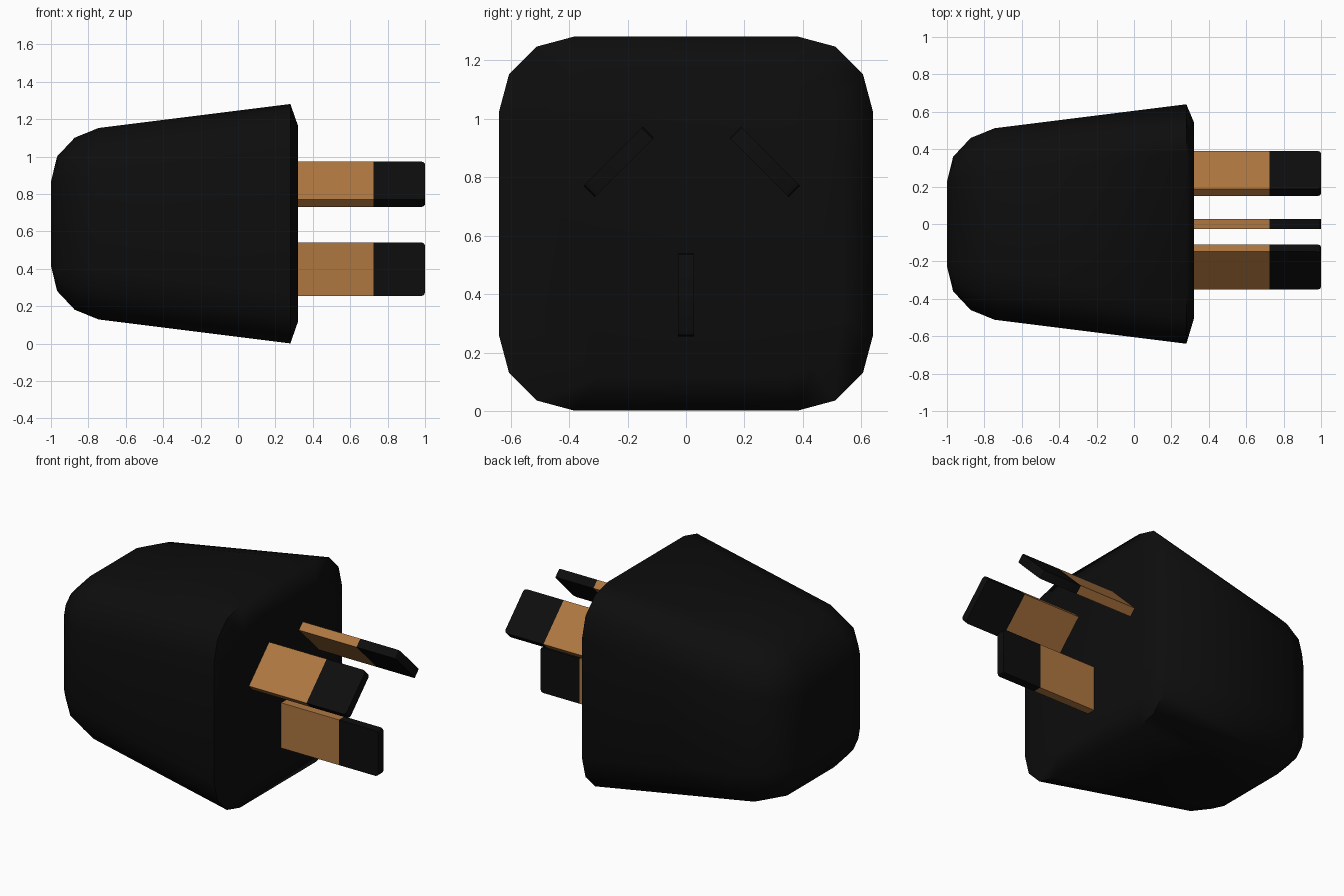
import bpy, bmesh, math
from mathutils import Matrix

if "Cube" in bpy.data.objects:
    bpy.data.objects.remove(bpy.data.objects["Cube"])


def material(name, rgb):
    m = bpy.data.materials.new(name)
    m.diffuse_color = (*rgb, 1)
    m.use_nodes = True
    m.node_tree.nodes["Principled BSDF"].inputs["Base Color"].default_value = m.diffuse_color
    return m


BLACK = material("black plastic", (0.004, 0.004, 0.004))
BRASS = material("brass", (0.43, 0.185, 0.053))


def finish(bm, name, mats, angle):
    bmesh.ops.remove_doubles(bm, verts=bm.verts, dist=0.0005)
    bmesh.ops.recalc_face_normals(bm, faces=bm.faces)
    me = bpy.data.meshes.new(name)
    bm.to_mesh(me)
    bm.free()
    ob = bpy.data.objects.new(name, me)
    bpy.context.collection.objects.link(ob)
    for m in mats:
        me.materials.append(m)
    bpy.ops.object.select_all(action='DESELECT')
    ob.select_set(True)
    bpy.context.view_layer.objects.active = ob
    bpy.ops.object.shade_smooth_by_angle(angle=math.radians(angle))
    return ob


def bridge(bm, rings):
    """Skin a list of vertex rings and cap both ends."""
    faces = []
    for a, b in zip(rings, rings[1:]):
        n = len(a)
        for i in range(n):
            j = (i + 1) % n
            faces.append(bm.faces.new((a[i], a[j], b[j], b[i])))
    bm.faces.new(rings[0][::-1])
    bm.faces.new(rings[-1])
    return faces


def rounded_square(half, r, segs=3):
    pts = []
    for q in range(4):
        cy, cz = ((1, 1), (-1, 1), (-1, -1), (1, -1))[q]
        for s in range(segs + 1):
            a = math.radians(90 * q + 90 * s / segs)
            pts.append((cy * (half - r) + r * math.cos(a),
                        cz * (half - r) + r * math.sin(a)))
    return pts


# Plug body: tapered rounded block, (x, half size, corner radius, y shift)
bm = bmesh.new()
rings = []
for x, half, r, dy in ((-1.0, 0.225, 0.0, 0), (-0.967, 0.36, 0.13, 0),
                       (-0.873, 0.46, 0.225, 0), (-0.745, 0.512, 0.26, 0),
                       (0.28, 0.64, 0.26, 0), (0.322, 0.52, 0.21, 0.02)):
    rings.append([bm.verts.new((x, y + dy, z + 0.641))
                  for y, z in rounded_square(half, r)])
bridge(bm, rings)
finish(bm, "plug_body", [BLACK], 80)


# Pins: flat blades, brass at the root with a black tip and rounded corners
def pin(name, y, z, degrees):
    bm = bmesh.new()
    rings = []
    for x, w in ((0.28, 0.143), (0.725, 0.143), (0.982, 0.143),
                 (0.994, 0.138), (1.0, 0.125)):
        rings.append([bm.verts.new((x, sy * 0.0275, sz * w))
                      for sy, sz in ((-1, -1), (1, -1), (1, 1), (-1, 1))])
    bridge(bm, rings)
    for f in bm.faces:
        f.material_index = 1 if f.calc_center_median().x < 0.7 else 0
    bm.transform(Matrix.Translation((0, y, z)) @
                 Matrix.Rotation(math.radians(degrees), 4, 'X'))
    finish(bm, name, [BLACK, BRASS], 40)


pin("earth_pin", 0.0, 0.398, 0)
pin("left_pin", -0.23, 0.852, -45)
pin("right_pin", 0.27, 0.852, 45)
